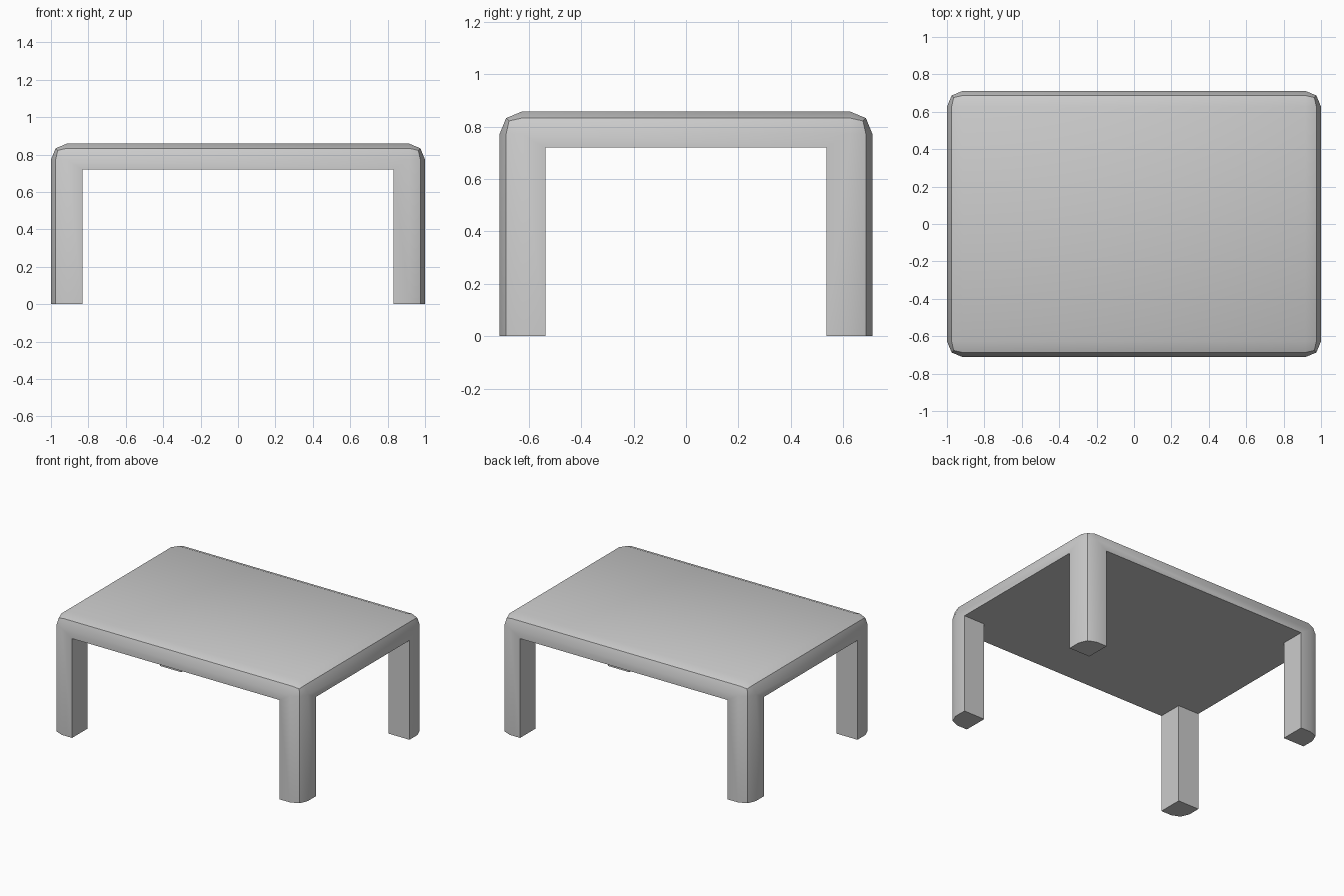
import bpy, bmesh
from mathutils import Matrix

if "Cube" in bpy.data.objects:
    bpy.data.objects.remove(bpy.data.objects["Cube"])

HX, HY, H = 1.0, 0.712, 0.858     # half width, half depth, height
UNDER = 0.72                      # underside of the top
LEG_X, LEG_Y = 0.832, 0.536       # inner leg faces
ROUND = 0.085


def box(name, hx, hy, z0, z1, bevel=0):
    bm = bmesh.new()
    bmesh.ops.create_cube(bm, size=1, matrix=Matrix.Translation((0, 0, (z0 + z1) / 2))
                          @ Matrix.Diagonal((2 * hx, 2 * hy, z1 - z0, 1)))
    if bevel:
        # round everything except the floor edges
        edges = [e for e in bm.edges if max(v.co.z for v in e.verts) > z1 - 0.001]
        bmesh.ops.bevel(bm, geom=edges, offset=bevel, offset_type='OFFSET', segments=2,
                        profile=0.5, affect='EDGES', clamp_overlap=True)
    mesh = bpy.data.meshes.new(name)
    bm.to_mesh(mesh)
    bm.free()
    obj = bpy.data.objects.new(name, mesh)
    bpy.context.collection.objects.link(obj)
    return obj


# Rounded block that becomes the table
table = box("table", HX, HY, 0, H, ROUND)
bpy.context.view_layer.objects.active = table
table.select_set(True)

# Two crossing tunnels leave the top and four corner legs
for name, hx, hy in (("front_opening", LEG_X, 2), ("side_opening", 2, LEG_Y)):
    cutter = box(name, hx, hy, -0.5, UNDER)
    cutter.hide_render = True
    mod = table.modifiers.new(name, 'BOOLEAN')
    mod.operation = 'DIFFERENCE'
    mod.solver = 'EXACT'
    mod.object = cutter
    bpy.ops.object.modifier_apply(modifier=mod.name)
    bpy.data.objects.remove(cutter)

bpy.ops.object.shade_smooth_by_angle(angle=0.52)
